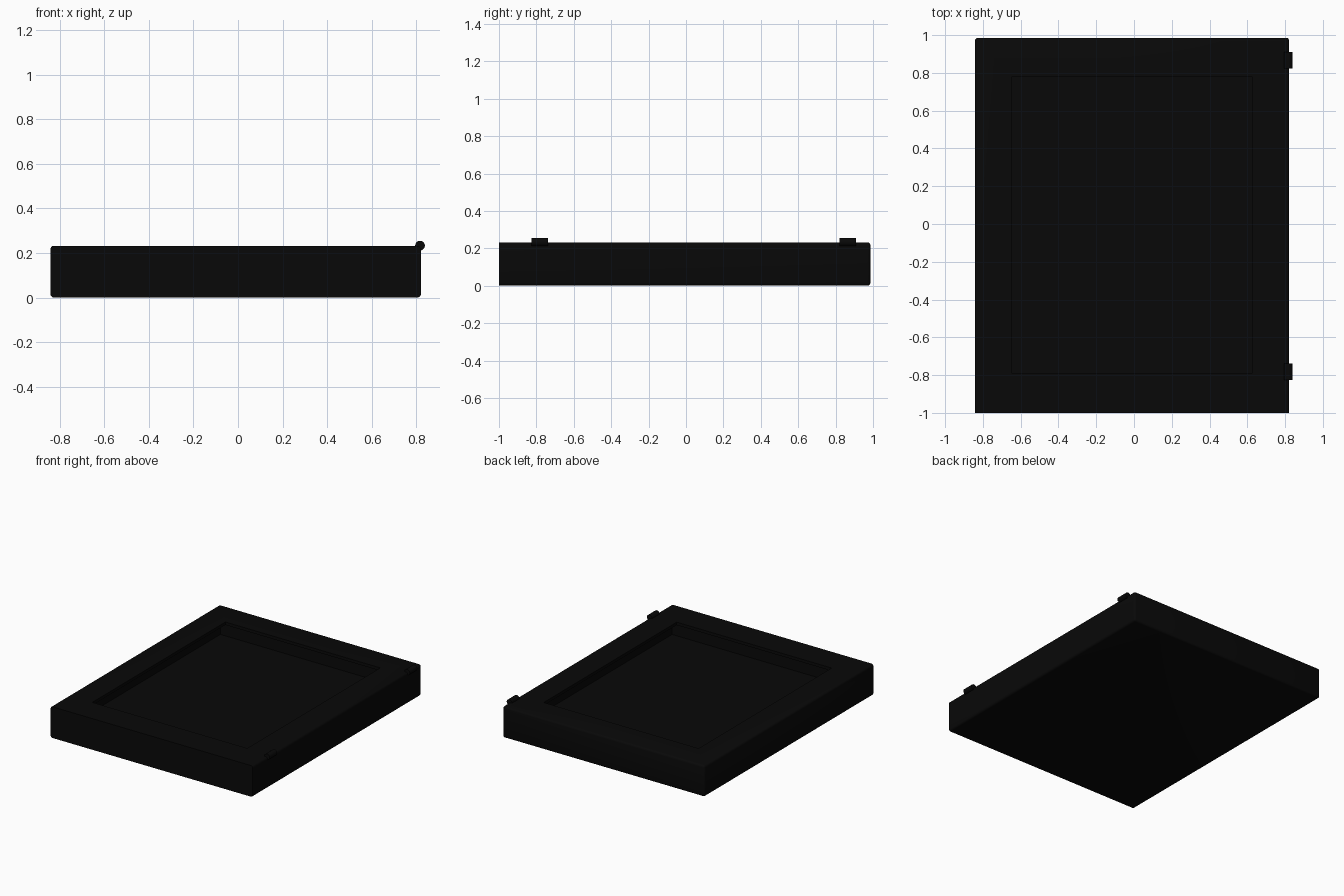
import bpy, bmesh, math
from mathutils import Matrix

if "Cube" in bpy.data.objects:
    bpy.data.objects.remove(bpy.data.objects["Cube"])

black = bpy.data.materials.new("matte_black")
black.diffuse_color = (0.0025, 0.0025, 0.0025, 1)
black.use_nodes = True
black.node_tree.nodes["Principled BSDF"].inputs["Base Color"].default_value = black.diffuse_color


def finish(bm, name):
    mesh = bpy.data.meshes.new(name)
    bm.to_mesh(mesh)
    bm.free()
    obj = bpy.data.objects.new(name, mesh)
    obj.data.materials.append(black)
    bpy.context.collection.objects.link(obj)
    return obj


def box(name, x0, x1, y0, y1, z0, z1, bevel=0):
    bm = bmesh.new()
    bmesh.ops.create_cube(bm, size=1)
    for v in bm.verts:
        v.co = (x0 if v.co.x < 0 else x1, y0 if v.co.y < 0 else y1, z0 if v.co.z < 0 else z1)
    if bevel:  # the front face keeps its sharp outline
        edges = [e for e in bm.edges if any(v.co.y > y0 + 1e-4 for v in e.verts)]
        bmesh.ops.bevel(bm, geom=edges, offset=bevel, segments=3, profile=0.5, affect='EDGES')
    return finish(bm, name)


# Hollow case: outer slab, wide inner cavity, smaller window in the top frame
X0, X1, Y0, Y1, H = -0.842, 0.821, -1.0, 0.986, 0.232
WALL, FLOOR, LIP = 0.022, 0.022, 0.022
case = box("case_body", X0, X1, Y0, Y1, 0, H, 0.015)
cutters = [
    box("cavity_cutter", X0 + WALL, X1 - WALL, Y0 + WALL, Y1 - WALL, FLOOR, H - LIP),
    box("window_cutter", -0.648, 0.628, -0.788, 0.777, 0.1, 0.4),
]
bpy.context.view_layer.objects.active = case
for cutter in cutters:
    cutter.hide_render = True
    mod = case.modifiers.new(cutter.name, 'BOOLEAN')
    mod.operation = 'DIFFERENCE'
    mod.solver = 'EXACT'
    mod.object = cutter
    bpy.ops.object.modifier_apply(modifier=mod.name)
for cutter in cutters:
    bpy.data.objects.remove(cutter)

# Hinge barrels along the right edge
hinges = []
for name, y in (("hinge_front", -0.782), ("hinge_back", 0.866)):
    bm = bmesh.new()
    bmesh.ops.create_cone(bm, cap_ends=True, segments=16, radius1=0.022, radius2=0.022, depth=0.088,
                          matrix=Matrix.Translation((0.817, y, 0.233)) @ Matrix.Rotation(math.pi / 2, 4, 'X'))
    hinges.append(finish(bm, name))

# Smooth the rounded parts, keep the edges crisp
for obj in [case] + hinges:
    bpy.ops.object.select_all(action='DESELECT')
    obj.select_set(True)
    bpy.context.view_layer.objects.active = obj
    bpy.ops.object.shade_smooth_by_angle(angle=math.radians(35))
